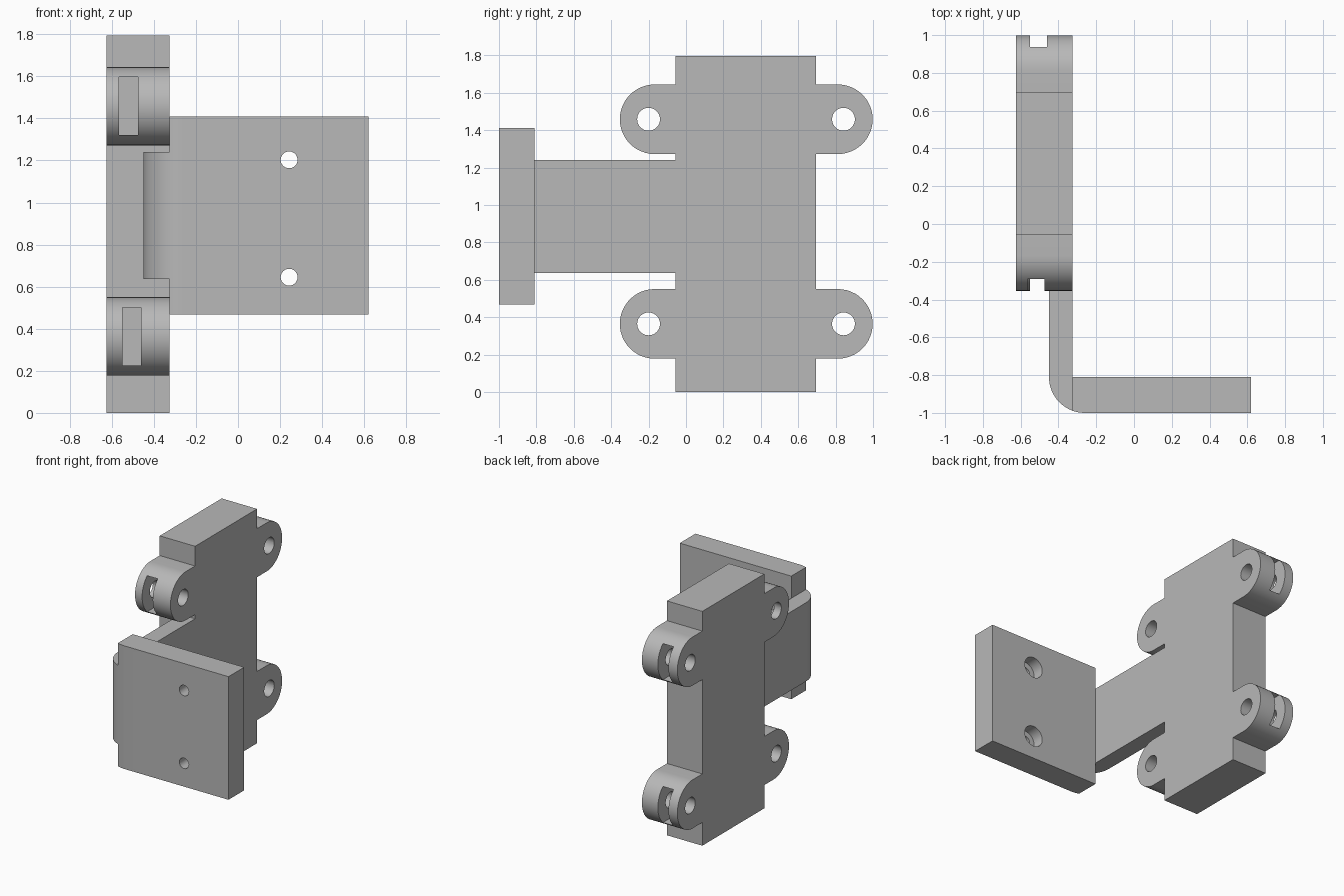
import bpy, bmesh, math
from mathutils import Vector

if "Cube" in bpy.data.objects:
    bpy.data.objects.remove(bpy.data.objects["Cube"])

steel = bpy.data.materials.new("plain grey")
steel.diffuse_color = (0.48, 0.48, 0.48, 1)
steel.use_nodes = True
steel.node_tree.nodes["Principled BSDF"].inputs["Base Color"].default_value = steel.diffuse_color


def prism(name, pts, axis, lo, hi):
    """Extrude a 2D outline along x (outline y,z), y (x,z) or z (x,y)."""
    def place(a, b, t):
        return {"x": (t, a, b), "y": (a, t, b), "z": (a, b, t)}[axis]
    bm = bmesh.new()
    face = bm.faces.new([bm.verts.new(place(a, b, lo)) for a, b in pts])
    moved = bmesh.ops.extrude_face_region(bm, geom=[face])["geom"]
    bmesh.ops.translate(bm, verts=[v for v in moved if isinstance(v, bmesh.types.BMVert)],
                        vec=Vector(place(0, 0, hi - lo)))
    bmesh.ops.recalc_face_normals(bm, faces=bm.faces)
    mesh = bpy.data.meshes.new(name)
    bm.to_mesh(mesh)
    bm.free()
    mesh.materials.append(steel)
    ob = bpy.data.objects.new(name, mesh)
    bpy.context.collection.objects.link(ob)
    return ob


def arc(ca, cb, r, start, end, n=24):
    return [(ca + r * math.cos(math.radians(start + (end - start) * i / n)),
             cb + r * math.sin(math.radians(start + (end - start) * i / n)))
            for i in range(n + 1)]


def circle(ca, cb, r):
    return arc(ca, cb, r, 0, 360, 40)[:-1]


def rect(a0, a1, b0, b1):
    return [(a0, b0), (a1, b0), (a1, b1), (a0, b1)]


def cut(ob, cutters):
    bpy.context.view_layer.objects.active = ob
    for c in cutters:
        m = ob.modifiers.new("cut", "BOOLEAN")
        m.operation, m.solver, m.object = "DIFFERENCE", "EXACT", c
        bpy.ops.object.modifier_apply(modifier=m.name)
        bpy.data.objects.remove(c)


def smooth(ob):
    bpy.ops.object.select_all(action="DESELECT")
    ob.select_set(True)
    bpy.context.view_layer.objects.active = ob
    bpy.ops.object.shade_smooth_by_angle(angle=math.radians(30))


# Upright block with four rounded lugs, one outline
X0, X1 = -0.625, -0.325
Y0, Y1, TOP = -0.055, 0.695, 1.795
LUG_R, LOW, HIGH = 0.186, 0.364, 1.458
outline = [(Y0, 0), (Y1, 0)]
for z in (LOW, HIGH):
    outline += [(Y1, z - LUG_R)] + arc(0.812, z, LUG_R, -90, 90) + [(Y1, z + LUG_R)]
outline += [(Y1, TOP), (Y0, TOP)]
for z in (HIGH, LOW):
    outline += [(Y0, z + LUG_R)] + arc(-0.168, z, LUG_R, 90, 270) + [(Y0, z - LUG_R)]
block = prism("mounting_block", outline, "x", X0, X1)

# Pin holes and open slots in the lugs
cutters = []
for z in (LOW, HIGH):
    for y, s0, s1 in ((-0.2, -0.5, -0.1), (0.842, 0.742, 1.2)):
        cutters.append(prism("pin_hole_cutter", circle(y, z, 0.061), "x", -0.8, -0.1))
        x = -0.565 if (z == HIGH and y < 0) else -0.55
        cutters.append(prism("slot_cutter", rect(x, x + 0.09, z - 0.138, z + 0.138), "y", s0, s1))
cut(block, cutters)
smooth(block)

# Arm with a rounded outer bend
BEND = 0.19
bend = arc(-0.45 + BEND, -1 + BEND, BEND, 180, 270)
arm = prism("bent_arm", [(X1, Y0), (-0.45, Y0)] + [p for p in bend if p[0] < X1]
            + [(X1, -0.9885)], "z", 0.637, 1.24)
smooth(arm)

# Front plate, its left edge following the bend
plate = prism("front_plate", [(X1, -0.81), (X1, -0.9885)] + [p for p in bend if p[0] > X1]
              + [(0.62, -1), (0.62, -0.81)], "z", 0.467, 1.41)

# Counterbored screw holes
cutters = []
for z in (0.645, 1.203):
    cutters.append(prism("screw_hole_cutter", circle(0.243, z, 0.04), "y", -1.2, -0.6))
    cutters.append(prism("counterbore_cutter", circle(0.243, z, 0.08), "y", -0.9, -0.6))
cut(plate, cutters)
smooth(plate)
